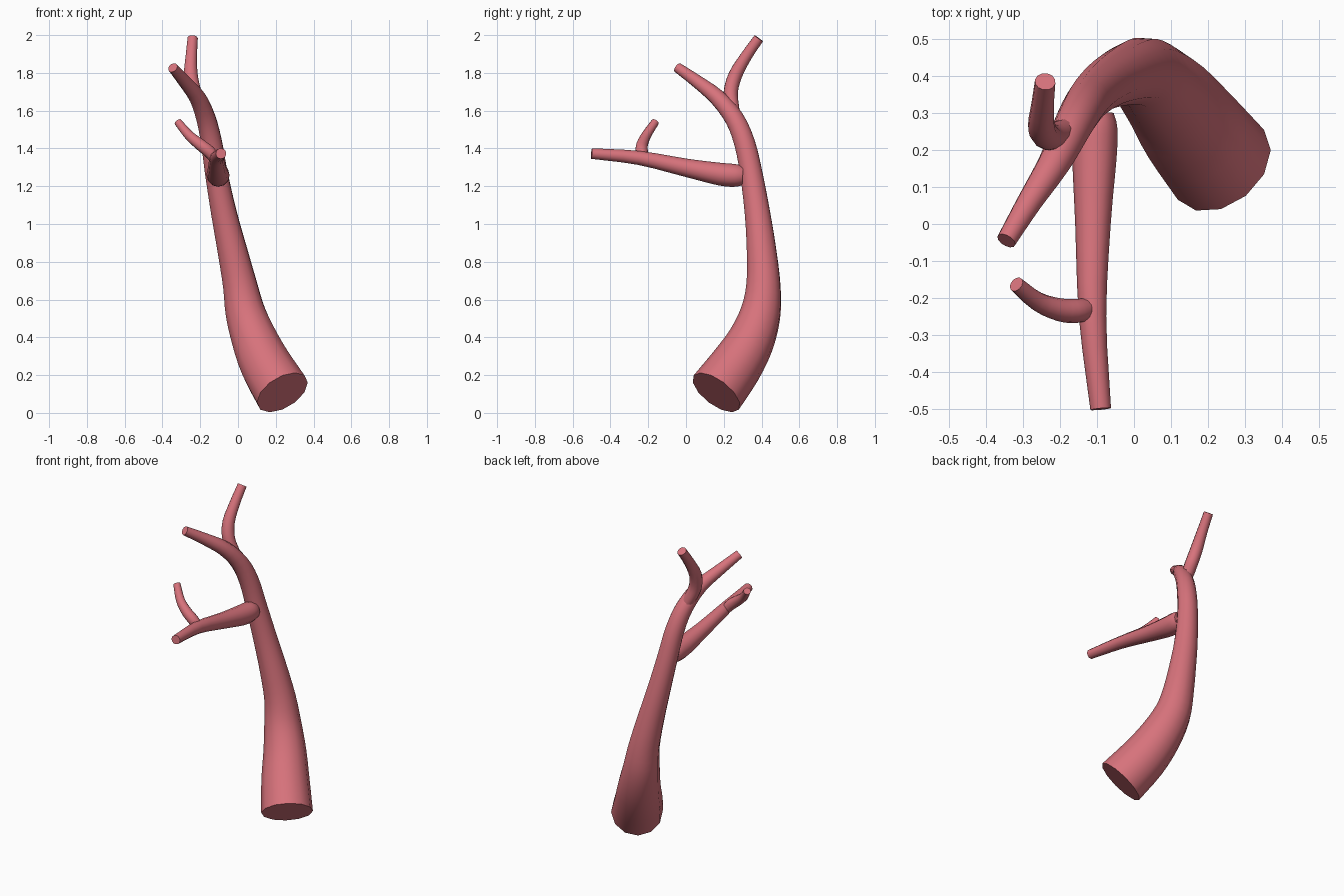
import bpy
import bmesh
import math
from mathutils import Vector

SIDES = 12
STEPS = 3

cube = bpy.data.objects.get("Cube")
if cube:
    bpy.data.objects.remove(cube, do_unlink=True)

# Coral pink material
pink = bpy.data.materials.new("coral_pink")
pink.use_nodes = True
color = (0.68, 0.17, 0.2, 1)
pink.diffuse_color = color
pink.node_tree.nodes["Principled BSDF"].inputs["Base Color"].default_value = color


def spline(points):
    """Catmull-Rom path through (x, y, z, radius) points."""
    p = [Vector(q) for q in points]
    p = [p[0] * 2 - p[1]] + p + [p[-1] * 2 - p[-2]]
    path = []
    for a, b, c, d in zip(p, p[1:], p[2:], p[3:]):
        for i in range(STEPS):
            t = i / STEPS
            path.append((b * 2 + (c - a) * t + (a * 2 - b * 5 + c * 4 - d) * t**2
                         + (b * 3 - a - c * 3 + d) * t**3) / 2)
    return path + [p[-2]]


def branch(name, points):
    """Sweep a tapering round tube along the path and cap both ends."""
    path = spline(points)
    centers = [q.to_3d() for q in path]
    bm = bmesh.new()
    rings = []
    side = Vector((1, 0, 0))
    last = len(path) - 1
    for i, q in enumerate(path):
        tangent = (centers[min(i + 1, last)] - centers[max(i - 1, 0)]).normalized()
        side = (side - tangent * side.dot(tangent)).normalized()
        up = tangent.cross(side)
        ring = []
        for k in range(SIDES):
            a = math.tau * k / SIDES
            ring.append(bm.verts.new(centers[i] + (side * math.cos(a) + up * math.sin(a)) * q[3]))
        rings.append(ring)
    for low, high in zip(rings, rings[1:]):
        for k in range(SIDES):
            n = (k + 1) % SIDES
            bm.faces.new((low[k], low[n], high[n], high[k]))
    bm.faces.new(rings[0][::-1])
    bm.faces.new(rings[-1])
    mesh = bpy.data.meshes.new(name)
    bm.to_mesh(mesh)
    bm.free()
    mesh.materials.append(pink)
    obj = bpy.data.objects.new(name, mesh)
    bpy.context.collection.objects.link(obj)
    bpy.ops.object.select_all(action="DESELECT")
    obj.select_set(True)
    bpy.context.view_layer.objects.active = obj
    bpy.ops.object.shade_smooth_by_angle(angle=math.radians(40))
    return obj


# Trunk bending back from the cut base, then forward to its tip
branch("trunk", [
    (.235, .16, .108, .15), (.15, .265, .25, .14), (.09, .345, .385, .125),
    (.04, .395, .53, .108), (.01, .41, .68, .092), (-.03, .4, .86, .08),
    (-.075, .378, 1.06, .069), (-.115, .345, 1.27, .061), (-.14, .31, 1.43, .057),
    (-.17, .255, 1.56, .052), (-.215, .165, 1.67, .044), (-.285, .055, 1.757, .034),
    (-.345, -.045, 1.828, .027)])

# Upper fork rising backward
branch("upper_branch", [
    (-.165, .262, 1.55, .03), (-.2, .245, 1.62, .036), (-.232, .237, 1.7, .038),
    (-.25, .262, 1.79, .037), (-.247, .32, 1.89, .031), (-.24, .385, 1.983, .028)])

# Long branch reaching forward
branch("side_branch", [
    (-.105, .3, 1.255, .05), (-.105, .26, 1.257, .06), (-.107, .18, 1.264, .06),
    (-.111, 0, 1.298, .048), (-.112, -.25, 1.35, .037), (-.09, -.5, 1.373, .028)])

# Small twig on the long branch
branch("twig", [
    (-.125, -.23, 1.35, .03), (-.155, -.235, 1.385, .033), (-.2, -.232, 1.42, .031),
    (-.26, -.21, 1.47, .026), (-.318, -.163, 1.54, .021)])
